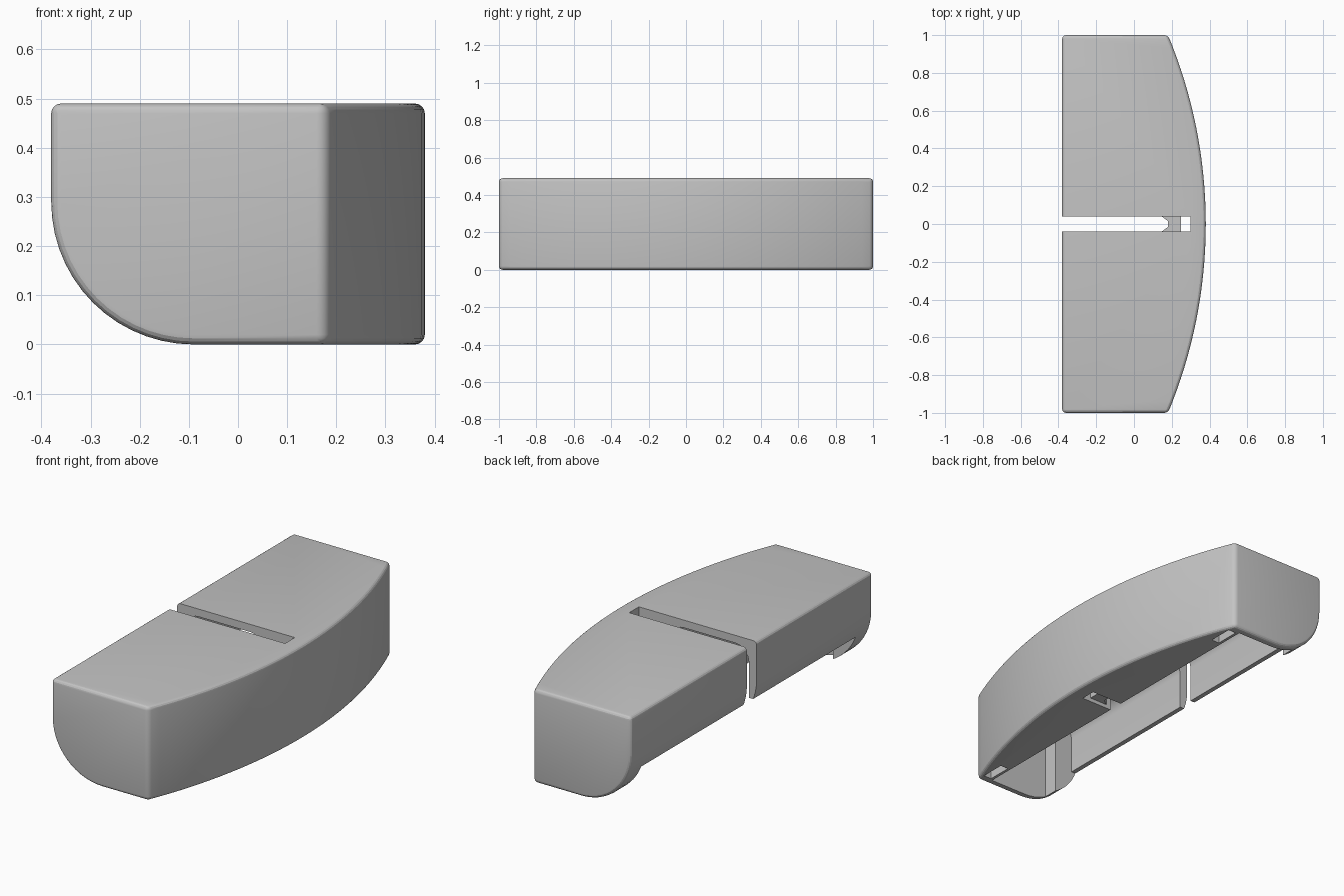
import bpy, bmesh, math

if "Cube" in bpy.data.objects:
    bpy.data.objects.remove(bpy.data.objects["Cube"], do_unlink=True)

grey = bpy.data.materials.new("light grey plastic")
grey.use_nodes = True
COLOUR = (0.55, 0.55, 0.55, 1)
grey.diffuse_color = COLOUR
grey.node_tree.nodes["Principled BSDF"].inputs["Base Color"].default_value = COLOUR

BOW_CENTRE, BOW_RADIUS = -2.22, 2.6


def prism(name, outline, z0, z1, rounded=(), radius=0):
    """Extrude a plan outline; round the long edges listed as (x, z)."""
    bm = bmesh.new()
    base = bm.faces.new([bm.verts.new((x, y, z0)) for x, y in outline])
    top = bmesh.ops.extrude_face_region(bm, geom=[base])["geom"]
    for v in top:
        if isinstance(v, bmesh.types.BMVert):
            v.co.z = z1
    bmesh.ops.recalc_face_normals(bm, faces=bm.faces)
    if rounded:
        edges = [e for e in bm.edges if any(
            all(abs(v.co.x - x) + abs(v.co.z - z) < 0.001 for v in e.verts)
            for x, z in rounded)]
        bmesh.ops.bevel(bm, geom=edges, offset=radius, segments=14,
                        profile=0.5, affect='EDGES')
    mesh = bpy.data.meshes.new(name)
    bm.to_mesh(mesh)
    bm.free()
    mesh.materials.append(grey)
    ob = bpy.data.objects.new(name, mesh)
    bpy.context.collection.objects.link(ob)
    return ob


def box(name, x0, x1, y0, y1, z0, z1):
    return prism(name, [(x0, y0), (x1, y0), (x1, y1), (x0, y1)], z0, z1)


def bow(steps=32):
    """Points along the bowed side, from -y to +y."""
    a = math.asin(1 / BOW_RADIUS)
    return [(BOW_CENTRE + BOW_RADIUS * math.cos(t), BOW_RADIUS * math.sin(t))
            for t in (a * (2 * i / steps - 1) for i in range(steps + 1))]


def activate(ob):
    bpy.ops.object.select_all(action='DESELECT')
    bpy.context.view_layer.objects.active = ob
    ob.select_set(True)


def cut(ob, cutter):
    cutter.hide_render = True
    mod = ob.modifiers.new("cut", 'BOOLEAN')
    mod.object, mod.operation, mod.solver = cutter, 'DIFFERENCE', 'EXACT'
    activate(ob)
    bpy.ops.object.modifier_apply(modifier=mod.name)
    bpy.data.objects.remove(cutter, do_unlink=True)


# Housing: bowed side, rounded lower edge, softened corners
housing = prism("housing", [(-0.38, 1), (-0.38, -1)] + bow(), 0, 0.49,
                [(-0.38, 0)], 0.29)
soft = housing.modifiers.new("soft edges", 'BEVEL')
soft.width, soft.segments = 0.02, 4
soft.limit_method, soft.angle_limit = 'ANGLE', math.radians(30)
activate(housing)
bpy.ops.object.modifier_apply(modifier=soft.name)

# Channel inside, leaving the bowed side and two corner blocks solid
half = [(0.12, 0.96), (-0.23, 0.96), (-0.23, 0.885), (-0.335, 0.885)]
channel = half + [(x, -y) for x, y in reversed(half)]
cut(housing, prism("channel", channel, -0.1, 0.45,
                   [(-0.335, 0.45), (0.12, 0.45)], 0.08))

# Opening below the straight wall, then the narrow slot
cut(housing, box("lower_opening", -0.5, -0.15, -0.885, 0.885, -0.1, 0.185))
cut(housing, box("slot", -0.5, 0.3, -0.04, 0.04, -0.2, 0.6))

# Pockets in the underside at both ends, closed off by a thin lip
for side in (1, -1):
    cut(housing, box("pocket", 0.135, 0.18,
                     *sorted((side * 0.82, side * 0.95)), -0.1, 0.2))
activate(housing)
bpy.ops.object.shade_smooth_by_angle(angle=math.radians(20))

# Bridge across the slot with a notched inner edge
prism("slot_bridge", [(0.25, -0.045), (0.25, 0.045), (0.14, 0.045),
                      (0.18, 0.015), (0.18, -0.015), (0.14, -0.045)],
      0.02, 0.2)
